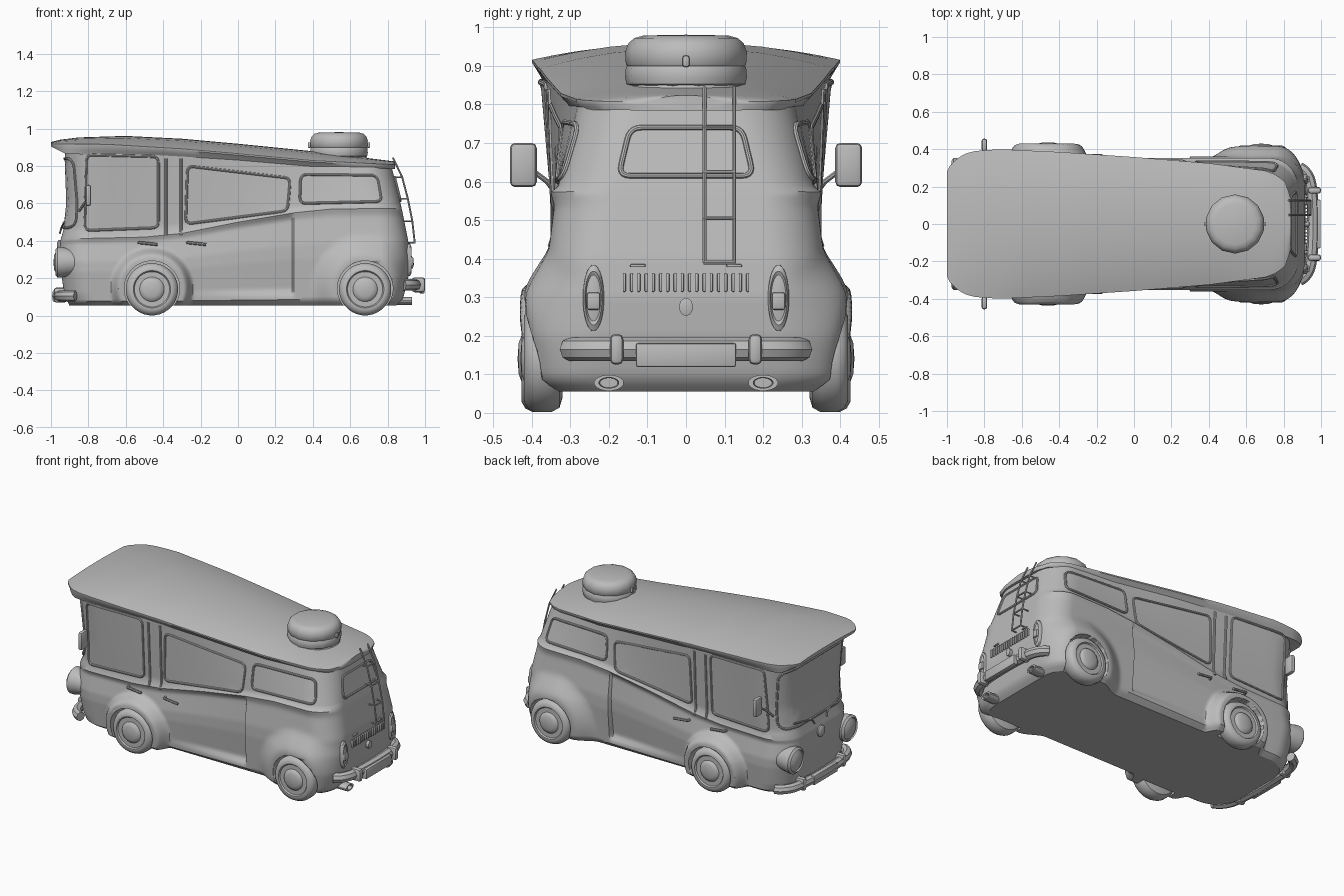
import bpy, bmesh, math
from mathutils import Vector, Matrix

if "Cube" in bpy.data.objects:
    bpy.data.objects.remove(bpy.data.objects["Cube"])

paint = bpy.data.materials.new("plain_grey")
paint.use_nodes = True
GREY = (0.5, 0.5, 0.5, 1)
paint.diffuse_color = GREY
paint.node_tree.nodes["Principled BSDF"].inputs["Base Color"].default_value = GREY


def activate(obj):
    bpy.ops.object.select_all(action="DESELECT")
    obj.select_set(True)
    bpy.context.view_layer.objects.active = obj


def build(name, verts, faces, angle=35):
    mesh = bpy.data.meshes.new(name)
    mesh.from_pydata([tuple(v) for v in verts], [], faces)
    bm = bmesh.new()
    bm.from_mesh(mesh)
    bmesh.ops.remove_doubles(bm, verts=bm.verts, dist=0.0002)
    bmesh.ops.recalc_face_normals(bm, faces=bm.faces)
    bm.to_mesh(mesh)
    bm.free()
    obj = bpy.data.objects.new(name, mesh)
    bpy.context.collection.objects.link(obj)
    mesh.materials.append(paint)
    activate(obj)
    bpy.ops.object.shade_smooth_by_angle(angle=math.radians(angle))
    return obj


def box(name, centre, size, bevel=0.006):
    bm = bmesh.new()
    bmesh.ops.create_cube(bm, size=1, matrix=Matrix.Translation(centre) @ Matrix.Diagonal((*size, 1)))
    bmesh.ops.bevel(bm, geom=bm.edges[:], offset=bevel, segments=2, affect="EDGES", profile=0.5)
    bm.verts.index_update()
    verts = [v.co.copy() for v in bm.verts]
    faces = [[v.index for v in f.verts] for f in bm.faces]
    bm.free()
    return build(name, verts, faces)


def lathe(name, profile, centre, axis, segs=32, stretch=(1, 1, 1)):
    turn = Vector((0, 0, 1)).rotation_difference(Vector(axis)).to_matrix()
    verts, faces, n = [], [], len(profile)
    for i in range(segs):
        a = math.tau * (i + 0.5) / segs
        for r, h in profile:
            p = turn @ Vector((r * math.cos(a), r * math.sin(a), h))
            verts.append(Vector(centre) + p * Vector(stretch))
        for j in range(n - 1):
            k = (i + 1) % segs
            faces.append((i * n + j, k * n + j, k * n + j + 1, i * n + j + 1))
    return build(name, verts, faces)


def tube(name, points, radius, closed=False, smooth=False):
    curve = bpy.data.curves.new(name, "CURVE")
    curve.dimensions = "3D"
    curve.bevel_depth, curve.bevel_resolution, curve.use_fill_caps = radius, 2, True
    spline = curve.splines.new("NURBS" if smooth else "POLY")
    spline.points.add(len(points) - 1)
    for p, q in zip(spline.points, points):
        p.co = (*q, 1)
    spline.use_cyclic_u = closed
    if smooth:
        spline.use_endpoint_u, spline.order_u = True, 3
    obj = bpy.data.objects.new(name, curve)
    bpy.context.collection.objects.link(obj)
    curve.materials.append(paint)
    activate(obj)
    bpy.ops.object.convert(target="MESH")
    bpy.ops.object.shade_smooth_by_angle(angle=math.radians(40))


def lerp(table, v):
    for (a, p), (b, q) in zip(table, table[1:]):
        if v <= b:
            return p + (q - p) * max(0, (v - a) / (b - a))
    return table[-1][1]


# Body shape: belt line, eaves, end profiles and widths
FLOOR, NOSE_R, TAIL_R = 0.055, 0.16, 0.15
WHEELS = {"front": -0.46, "rear": 0.68}
BELT = [(-.95, .41), (-.5, .42), (-.3, .44), (0, .5), (.3, .55), (.5, .57), (.95, .575)]
EAVE = [(-1, .87), (-.4, .86), (0, .835), (.4, .8), (.9, .79)]
NOSE = [(.05, -.9), (.12, -.93), (.3, -.955), (.4, -.95), (.47, -.93), (.6, -.915), (.87, -.925)]
TAIL = [(.05, .84), (.08, .875), (.1, .885), (.2, .91), (.3, .918), (.4, .91), (.57, .876), (.8, .82)]
LOWER = [(0, .31), (.06, .342), (.5, .36), (.65, .36), (.93, .342), (1, .352)]
TOP_WIDTH = [(-1, .375), (-.7, .375), (-.4, .358), (0, .335), (.5, .295), (.9, .265)]


def smoothstep(t):
    t = min(1, max(0, t))
    return t * t * (3 - 2 * t)


def width(x, z):
    belt = lerp(BELT, x)
    if z > belt:
        t = (z - belt) / (lerp(EAVE, x) - belt)
        return .336 + (lerp(TOP_WIDTH, x) - .336) * t + .016 * max(0, 1 - t / .07)
    w = lerp(LOWER, (z - FLOOR) / (belt - FLOOR))
    # Middle doors recede towards the rear quarter, above a protruding sill
    if x < .299:
        tuck = 1 - .6 * max(0, (z - .14) / (belt - .14))
        w -= .03 * tuck * smoothstep((z - .1) / .04) * smoothstep((belt - z) / .03) * max(0, (x + .3) / .6)
    front = math.hypot(x - WHEELS["front"], z - .145)
    rear = math.hypot(x - WHEELS["rear"], z - .145)
    return w + .07 * smoothstep((.225 - front) / .05) + .06 * smoothstep((.3 - rear) / .14)


def side_y(x, z):
    d, r = max((lerp(NOSE, z) + NOSE_R - x, NOSE_R), (x - lerp(TAIL, z) + TAIL_R, TAIL_R))
    d = min(max(d, 0), r)
    return width(x, z) - r + math.sqrt(r * r - d * d)


def end_x(s, y, z):
    x, r = (lerp(NOSE, z), NOSE_R) if s < 0 else (lerp(TAIL, z), TAIL_R)
    d = min(r, max(0, abs(y) - width(x, z) + r))
    return x - s * (r - math.sqrt(r * r - d * d))


def level_z(level, x):
    belt = lerp(BELT, x)
    return FLOOR + (belt - FLOOR) * level if level <= 1 else belt + (lerp(EAVE, x) - belt) * (level - 1)


def half_ring(level):
    pts = []
    def end(s, r, table):
        z = level_z(level, s * .9)
        e = lerp(table, z)
        out = [(e, i / 8, None) for i in range(8)]
        out += [(e - s * r * (1 - math.cos(a)), None, (r, math.sin(a)))
                for a in (math.pi / 2 * i / 14 for i in range(15))]
        return out
    sides = [(-.72 + .01 * i, None, (0, 0)) for i in range(138)]
    for x, flat, arc in end(-1, NOSE_R, NOSE) + sides + end(1, TAIL_R, TAIL)[::-1]:
        z = level_z(level, x)
        w = width(x, z)
        r = NOSE_R if x < 0 else TAIL_R
        if arc is None:
            y = flat * (w - r)
        else:
            y = w - arc[0] + arc[0] * arc[1]
        pts.append((x, y, z))
    return pts


# Body: stacked rings mirrored across the centre plane, closed top and bottom
levels = [i / 32 for i in range(33)] + [1 + (i + 1) / 14 for i in range(14)]
rows = [half_ring(v) for v in levels]
n = len(rows[0])
verts = [p for row in rows for p in row] + [(x, -y, z) for row in rows for x, y, z in row]
half, faces = len(rows) * n, []
for base in (0, half):
    for j in range(len(rows) - 1):
        for i in range(n - 1):
            a = base + j * n + i
            faces.append((a, a + 1, a + n + 1, a + n))
for a in (0, half - n):
    faces += [(a + i, a + i + 1, half + a + i + 1, half + a + i) for i in range(n - 1)]
body = build("body", verts, faces, 40)

# Wheels, with shallow wells cut from the body
TYRE = [(0, -.05), (.1, -.05), (.128, -.042), (.14, -.02), (.14, .02), (.13, .04), (.112, .05),
        (.1, .05), (.094, .042), (.066, .042), (.06, .05), (.04, .057), (0, .06)]
for axle, x in WHEELS.items():
    for s, side in ((1, "left"), (-1, "right")):
        well = lathe("well_cutter", [(0, -.075), (.148, -.075), (.148, .2), (0, .2)], (x, s * .4, .145), (0, s, 0), 40)
        cut = body.modifiers.new("well", "BOOLEAN")
        cut.object, cut.operation, cut.solver = well, "DIFFERENCE", "EXACT"
        activate(body)
        bpy.ops.object.modifier_apply(modifier="well")
        bpy.data.objects.remove(well)
        lathe(f"{axle}_{side}_wheel", TYRE, (x, s * (.377 if x < 0 else .37), .141), (0, s, 0))
for face in body.data.polygons:
    if face.normal.z < -.99:
        face.use_smooth = False

# Roof: flared shell with cut front corners, highest over the cab
PLAN = [(-1, .28), (-.985, .31), (-.95, .345), (-.91, .374), (-.85, .39), (-.72, .4), (-.4, .385), (0, .358),
        (.4, .325), (.7, .285), (.77, .26), (.81, .22), (.835, .15), (.84, .1)]
EDGE = [(-1, .915), (-.7, .912), (-.3, .888), (0, .862), (.4, .825), (.84, .803)]
CROWN = [(-1, .924), (-.95, .937), (-.85, .949), (-.6, .957), (-.3, .942), (0, .915), (.4, .875), (.84, .82)]
UNDER = [(-1, .905), (-.92, .865), (-.4, .85), (0, .825), (.4, .79), (.84, .785)]
stations = [-1, -.993, -.985, -.967, -.95, -.925] + [-.9 + .05 * i for i in range(34)] + [.79, .81, .825, .835, .84]
verts, faces = [], []
for x in stations:
    w, e, c, u = (lerp(t, x) for t in (PLAN, EDGE, CROWN, UNDER))
    inner = min(w - .012, lerp(TOP_WIDTH, x) - .005)
    right = [(0, u), (inner, u), (w * .4 + inner * .6, u + (e - u) * .4), (w, e - .004), (w, e + .004)]
    right += [(w * f, e + .004 + (c - e) * (1 - f ** 2.2)) for f in (.95, .85, .7, .5, .25, 0)]
    loop = right + [(-y, z) for y, z in right[-2:0:-1]]
    verts += [(x, y, z) for y, z in loop]
m = len(loop)
for i in range(len(stations) - 1):
    faces += [(i * m + j, i * m + (j + 1) % m, (i + 1) * m + (j + 1) % m, (i + 1) * m + j) for j in range(m)]
faces += [tuple(range(m)), tuple(range(len(verts) - m, len(verts)))]
build("roof", verts, faces, 40)


# Windows: panes draped on the body inside raised rims
def outline(corners, r):
    pts = []
    for i, c in enumerate(corners):
        c, a, b = Vector(c), Vector(corners[i - 1]), Vector(corners[(i + 1) % len(corners)])
        p, q = c + (a - c).normalized() * r, c + (b - c).normalized() * r
        pts += [p.lerp(c, t / 5).lerp(c.lerp(q, t / 5), t / 5) for t in range(6)]
        pts += [q.lerp(b + (c - b).normalized() * r, t / 9) for t in range(1, 9)]
    return pts


def window(name, corners, place, r=.035):
    pts = outline(corners, r)
    mid, k = sum(pts, Vector((0, 0))) / len(pts), len(pts)
    verts, faces = [], []
    for ring in range(6):
        verts += [place(*mid.lerp(p, 1 - ring / 5), .003) for p in pts]
    for a in range(0, 5 * k, k):
        faces += [(a + i, a + (i + 1) % k, a + k + (i + 1) % k, a + k + i) for i in range(k)]
    build(name + "_glass", verts, faces)
    tube(name + "_rim", [place(*p, .003) for p in pts], .007, True)


SIDE_WINDOWS = {"cab": [(-.82, .455), (-.425, .47), (-.425, .85), (-.81, .86)],
                "middle": [(-.28, .49), (.265, .56), (.28, .735), (-.27, .8)],
                "back": [(.33, .6), (.77, .61), (.745, .75), (.335, .755)]}
for s, side in ((1, "left"), (-1, "right")):
    def on_side(u, v, o, s=s):
        return (u, s * (side_y(u, v) + o), v)
    for name, corners in SIDE_WINDOWS.items():
        window(f"{side}_{name}_window", corners, on_side)
    # Door pillars and handles
    for x in (-.385, -.305):
        tube(f"{side}_pillar_trim", [on_side(x, .43 + .041 * i, 0) for i in range(11)], .008)
    for x in (-.48, -.22):
        y = side_y(x, .385)
        tube(f"{side}_door_handle", [(x - .05, s * y, .39), (x - .045, s * (y + .02), .39),
                                     (x + .05, s * (y + .02), .38)], .008)
    # Mirrors
    tube(f"{side}_mirror_arm", [(-.85, s * .33, .56), (-.82, s * .36, .6), (-.8, s * .4, .63)], .007)
    box(f"{side}_mirror", (-.8, s * .422, .643), (.03, .07, .115), .014)
    # Headlights and tail lights
    lathe(f"{side}_headlight", [(.068, -.06), (.082, .01), (.082, .03), (.068, .042), (.064, .034), (.04, .048), (0, .052)],
          (-.935, s * .27, .285), (-1, 0, 0))
    lathe(f"{side}_tail_light", [(.088, -.03), (.086, .012), (.07, .02), (.06, .015), (0, .024)],
          (.908, s * .24, .298), (1, 0, 0), 24, (1, .32, 1))
    box(f"{side}_tail_light_bar", (.928, s * .24, .29), (.02, .035, .045))
    # Exhausts and bumper guards
    lathe(f"{side}_exhaust", [(0, -.12), (.03, -.12), (.03, .03), (.02, .03), (.018, 0), (0, 0)],
          (.9, s * .2, .078), (1, 0, 0), 16, (1, 1.3, .7))
    box(f"{side}_rear_guard", (.965, s * .18, .165), (.07, .035, .08), .014)
    box(f"{side}_front_guard", (-.95, s * .2, .11), (.07, .035, .08), .014)
    # Wipers
    tube(f"{side}_wiper", [(end_x(-1, s * y, z) - .014, s * y, z) for y, z in ((.06, .44), (.08, .47), (.24, .5))], .005)


def on_nose(u, v, o):
    return (end_x(-1, u, v) - o, u, v)


def on_tail(u, v, o):
    return (end_x(1, u, v) + o, u, v)


window("windscreen", [(-.31, .47), (.31, .47), (.325, .84), (-.325, .84)], on_nose, .05)
window("rear_window", [(-.175, .615), (.175, .615), (.145, .74), (-.145, .74)], on_tail, .03)

# Bumpers, number plates and nose disc
tube("rear_bumper", [(.885, -.3, .165), (.935, -.275, .165), (.957, -.13, .165), (.957, .13, .165),
                     (.935, .275, .165), (.885, .3, .165)], .031, smooth=True)
tube("front_bumper", [(-.87, -.345, .105), (-.94, -.32, .105), (-.965, -.13, .105), (-.965, .13, .105),
                      (-.94, .32, .105), (-.87, .345, .105)], .029, smooth=True)
box("rear_plate", (.983, 0, .15), (.03, .26, .062))
box("front_plate", (-.978, 0, .105), (.026, .24, .06))
lathe("nose_disc", [(.035, -.02), (.035, .008), (.025, .016), (0, .018)], (-.95, 0, .37), (-1, 0, 0), 24)

# Engine vent slats, lid latch and hinges
for i in range(18):
    y = -.16 + i * .32 / 17
    box("vent_slat", on_tail(y, .338, 0), (.024, .008, .048), .003)
lathe("lid_latch", [(.018, -.02), (.018, .02), (0, .026)], (.915, 0, .275), (1, 0, 0), 16, (1, 1, 1.3))
for y in (-.125, .125):
    box("lid_hinge", on_tail(y, .382, 0), (.02, .04, .008), .003)

# Ladder
RAIL = [(.39, .945), (.505, .932), (.625, .908), (.74, .878), (.845, .828)]
for y in (.048, .125):
    tube("ladder_rail", [(x, y, z) for z, x in RAIL], .005)
for z, x in RAIL[:-1]:
    tube("ladder_rung", [(x, .045, z), (x, .128, z)], .005)
    for y in (.048, .125):
        tube("ladder_bracket", [(x, y, z), on_tail(y, z, -.01)], .004)

# Roof pod with plinth and clasps
lathe("pod_plinth", [(.17, -.03), (.155, .0), (.145, .02), (0, .02)], (.54, 0, .835), (0, 0, 1), 24)
lathe("roof_pod", [(0, .84), (.14, .843), (.154, .853), (.158, .87), (.156, .896), (.153, .9), (.156, .904),
                   (.158, .935), (.15, .958), (.135, .972), (.11, .979), (0, .981)], (.54, 0, 0), (0, 0, 1), 14)
for s in (-1, 1):
    box("pod_clasp", (.54 + s * .157, 0, .912), (.02, .018, .03))
